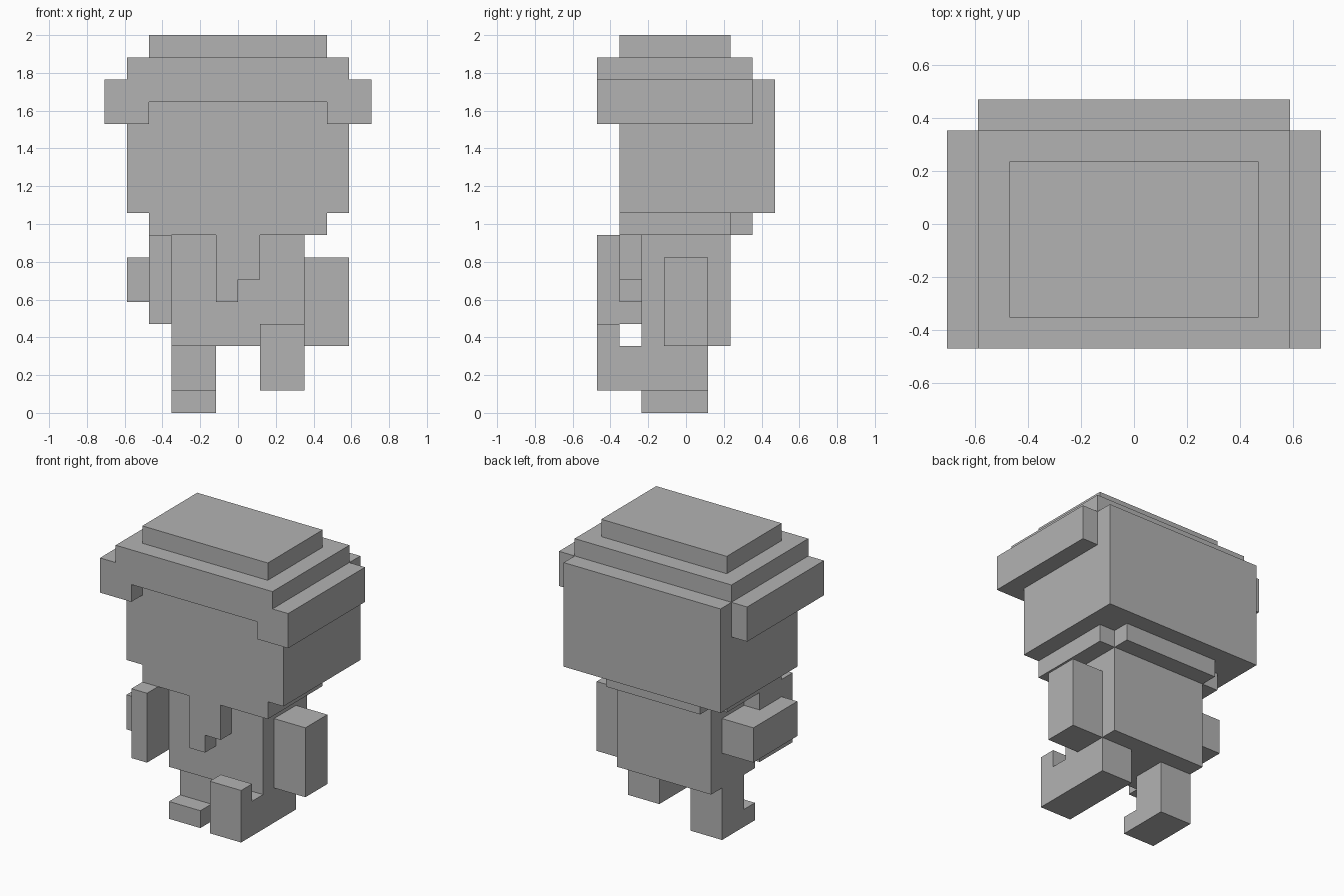
import bpy
import bmesh
from mathutils import Vector

UNIT = 2 / 17  # one block

cube = bpy.data.objects.get("Cube")
if cube:
    bpy.data.objects.remove(cube, do_unlink=True)

grey = bpy.data.materials.new("plain_grey")
grey.use_nodes = True
COLOUR = (0.45, 0.45, 0.45, 1)
grey.diffuse_color = COLOUR
grey.node_tree.nodes["Principled BSDF"].inputs["Base Color"].default_value = COLOUR


def prism(name, axis, outline, start, end):
    """Extrude an outline, given in blocks, along an axis from start to end."""
    place = {
        "x": lambda a, b, d: (d, a, b),
        "y": lambda a, b, d: (a, d, b),
        "z": lambda a, b, d: (a, b, d),
    }[axis]
    bm = bmesh.new()
    verts = [bm.verts.new(Vector(place(a, b, start)) * UNIT) for a, b in outline]
    face = bm.faces.new(verts)
    new = bmesh.ops.extrude_face_region(bm, geom=[face])["geom"]
    shift = Vector(place(0, 0, end - start)) * UNIT
    bmesh.ops.translate(bm, vec=shift, verts=[v for v in new if isinstance(v, bmesh.types.BMVert)])
    bmesh.ops.recalc_face_normals(bm, faces=bm.faces)
    mesh = bpy.data.meshes.new(name)
    bm.to_mesh(mesh)
    bm.free()
    mesh.materials.append(grey)
    obj = bpy.data.objects.new(name, mesh)
    bpy.context.collection.objects.link(obj)
    return obj


def box(name, x, y, z):
    outline = [(x[0], y[0]), (x[1], y[0]), (x[1], y[1]), (x[0], y[1])]
    return prism(name, "z", outline, *z)


# Head and stepped jaw
box("head", (-5, 5), (-3, 4), (9, 15))
jaw = [(-4, -3), (4, -3), (4, 2), (3, 2), (3, 3), (-3, 3), (-3, 2), (-4, 2)]
prism("jaw", "z", jaw, 8, 9)

# Hat: front brim with drooping ends, side brims and two crown steps
brim = [(-6, 13), (-4, 13), (-4, 14), (4, 14), (4, 13), (6, 13), (6, 15), (-6, 15)]
prism("hat_front_brim", "y", brim, -4, -3)
for side, x in (("left", (5, 6)), ("right", (-6, -5))):
    box(f"hat_{side}_brim", x, (-3, 3), (13, 15))
box("hat_crown", (-5, 5), (-4, 3), (15, 16))
box("hat_top", (-4, 4), (-3, 2), (16, 17))

# Torso and uneven beard
box("torso", (-3, 3), (-2, 2), (3, 8))
beard = [(-1, 5), (0, 5), (0, 6), (1, 6), (1, 8), (-1, 8)]
prism("beard", "y", beard, -3, -2)

# Hanging left arm, raised right arm and its upright hand
box("left_arm", (3, 5), (-1, 1), (3, 7))
box("right_arm", (-5, -3), (-3, 1), (5, 7))
box("right_hand", (-4, -3), (-4, -1), (4, 8))

# Left leg stepping forward with raised toe, right leg standing
left_leg = [(-4, 1), (1, 1), (1, 3), (-3, 3), (-3, 4), (-4, 4)]
prism("left_leg", "x", left_leg, 1, 3)
right_leg = [(-2, 0), (1, 0), (1, 3), (-1, 3), (-1, 1), (-2, 1)]
prism("right_leg", "x", right_leg, -3, -1)
